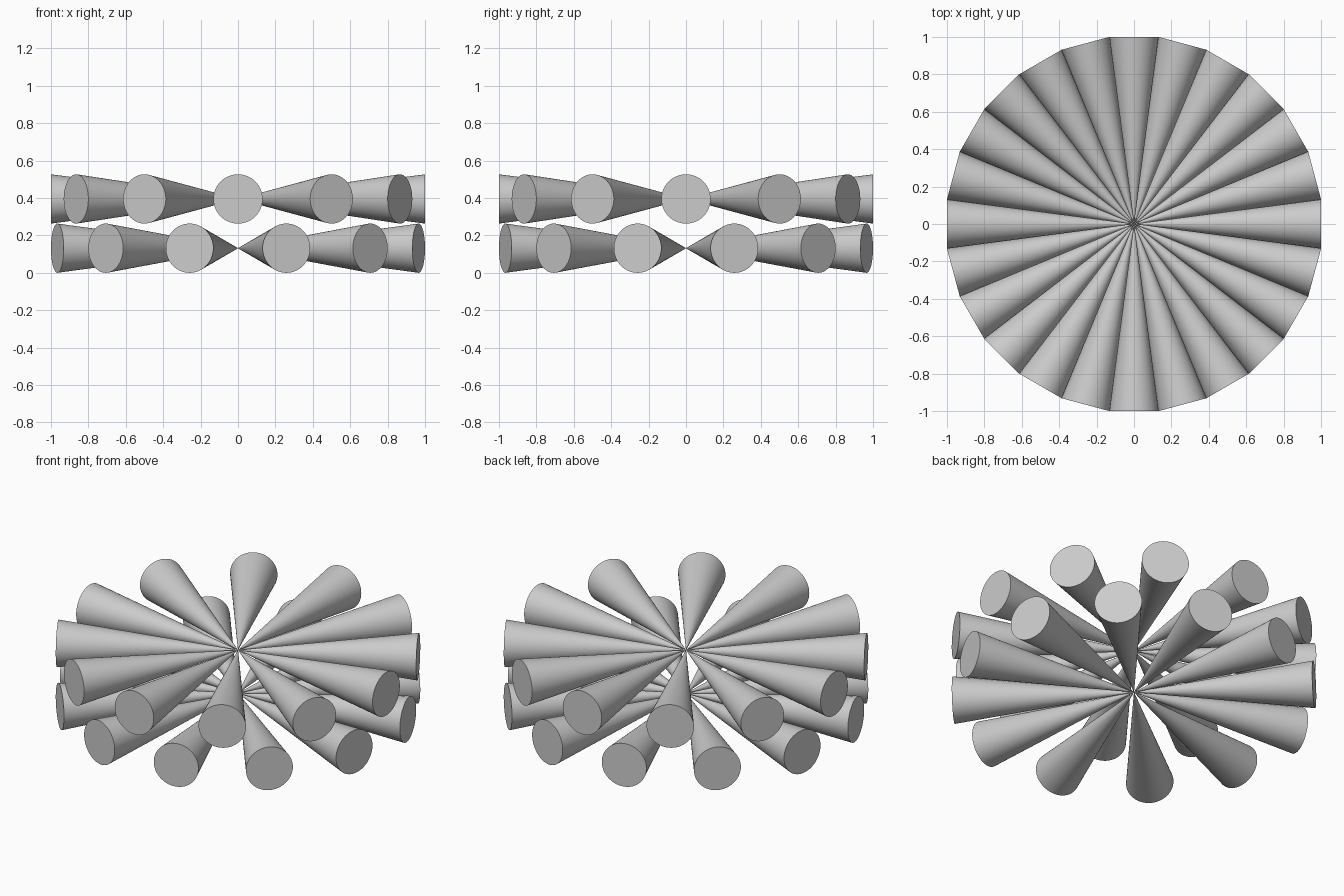
import bpy
import bmesh
from math import radians, tan
from mathutils import Matrix

default_cube = bpy.data.objects.get("Cube")
if default_cube:
    bpy.data.objects.remove(default_cube, do_unlink=True)

COUNT = 12                      # cones in each ring
STEP = 360 / COUNT
RADIUS = tan(radians(STEP / 4))  # half a gap wide, so both rings interlock
TIP = 0.0004

grey = bpy.data.materials.new("light grey")
grey.use_nodes = True
colour = (0.6, 0.6, 0.6, 1)
grey.diffuse_color = colour
grey.node_tree.nodes["Principled BSDF"].inputs["Base Color"].default_value = colour

# One cone, tip at the origin and round base facing +x
bm = bmesh.new()
bmesh.ops.create_cone(
    bm, cap_ends=True, segments=64, radius1=TIP, radius2=RADIUS, depth=1,
    matrix=Matrix.Rotation(radians(90), 4, 'Y') @ Matrix.Translation((0, 0, 0.5)))
mesh = bpy.data.meshes.new("cone")
bm.to_mesh(mesh)
bm.free()
mesh.materials.append(grey)


def add_ring(name, height, offset):
    """Place cones like spokes, tips meeting at the centre."""
    for i in range(COUNT):
        cone = bpy.data.objects.new(f"{name}_cone_{i + 1}", mesh)
        bpy.context.collection.objects.link(cone)
        cone.location.z = height
        cone.rotation_euler.z = radians(offset + i * STEP)
    return cone


# Two stacked rings, the lower turned by half a step
add_ring("lower", RADIUS, STEP / 2)
cone = add_ring("upper", 3 * RADIUS, 0)

# Smooth sides with a crisp base rim, on the shared mesh
bpy.ops.object.select_all(action='DESELECT')
cone.select_set(True)
bpy.context.view_layer.objects.active = cone
bpy.ops.object.shade_smooth_by_angle(angle=radians(30))
